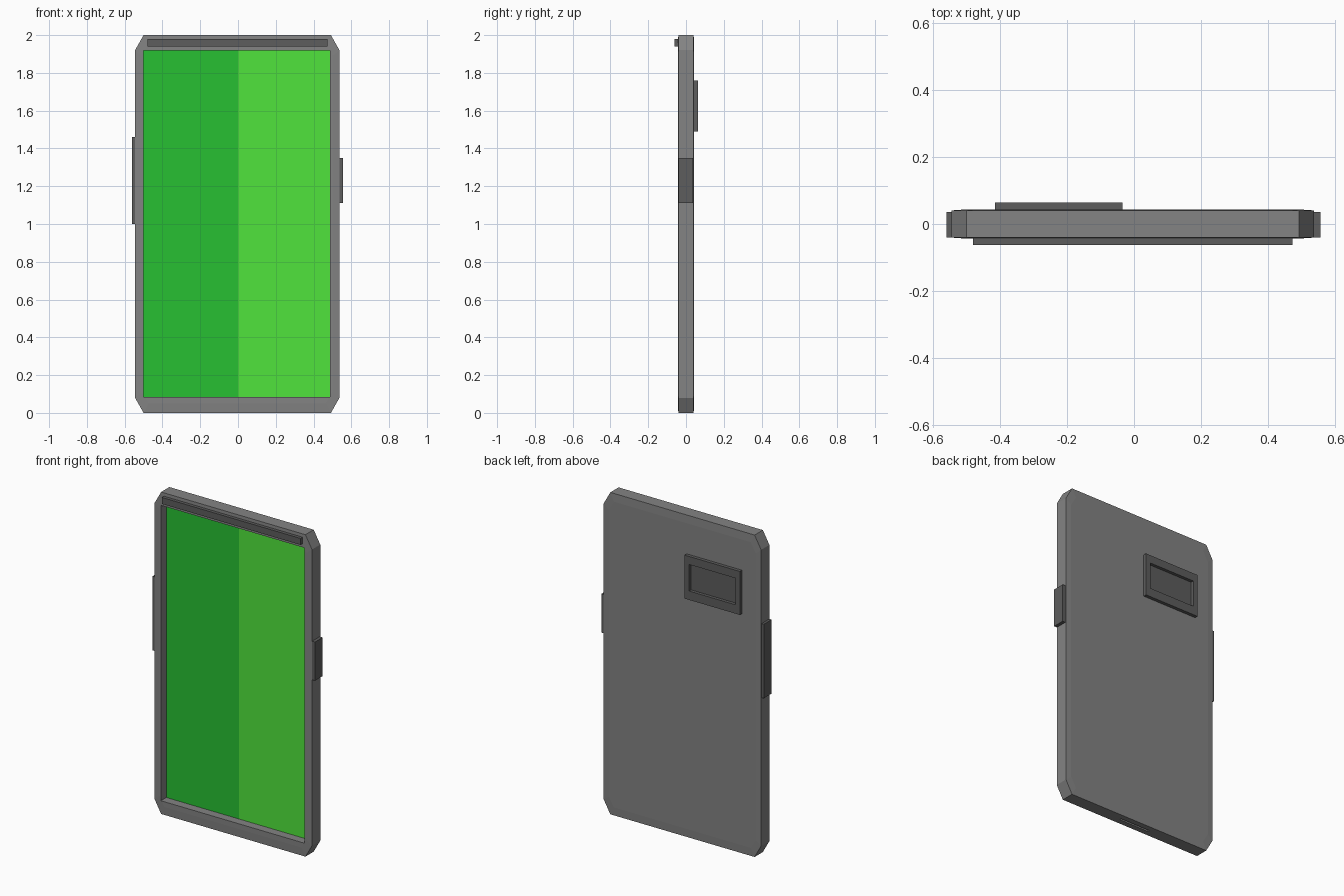
import bpy, bmesh

if "Cube" in bpy.data.objects:
    bpy.data.objects.remove(bpy.data.objects["Cube"])


def material(name, color):
    mat = bpy.data.materials.new(name)
    mat.diffuse_color = color
    mat.use_nodes = True
    mat.node_tree.nodes["Principled BSDF"].inputs["Base Color"].default_value = mat.diffuse_color
    return mat


GREY = material("mid_grey", (0.227, 0.227, 0.227, 1))
DARK = material("dark_grey", (0.11, 0.11, 0.11, 1))
GREEN_A = material("dark_green", (0.02, 0.53, 0.032, 1))
GREEN_B = material("light_green", (0.08, 0.775, 0.045, 1))


def box(name, x, y, z, mat=None):
    """Box from (min, max) pairs."""
    bpy.ops.mesh.primitive_cube_add(size=1, location=[sum(p) / 2 for p in (x, y, z)])
    ob = bpy.context.object
    ob.name = name
    ob.scale = [p[1] - p[0] for p in (x, y, z)]
    bpy.ops.object.transform_apply(location=False, rotation=False, scale=True)
    if mat:
        ob.data.materials.append(mat)
    return ob


def octagon(x0, x1, z0, z1, cx, cz):
    """Rectangle outline with clipped corners."""
    return [(x0 + cx, z0), (x1 - cx, z0), (x1, z0 + cz), (x1, z1 - cz),
            (x1 - cx, z1), (x0 + cx, z1), (x0, z1 - cz), (x0, z0 + cz)]


def cut(ob, cutter):
    mod = ob.modifiers.new("cut", 'BOOLEAN')
    mod.operation = 'DIFFERENCE'
    mod.solver = 'EXACT'
    mod.object = cutter
    cutter.hide_render = True
    cutter.hide_set(True)


# Body: clipped-corner slab with slightly crowned front and back
outer = octagon(-0.545, 0.537, 0, 2, 0.045, 0.08)
inner = octagon(-0.51, 0.50, 0.05, 1.95, 0.035, 0.06)
bm = bmesh.new()
rings = [[bm.verts.new((x, y, z)) for x, z in outline]
         for outline, y in ((inner, -0.043), (outer, -0.0405), (outer, 0.0405), (inner, 0.043))]
for a, b in zip(rings, rings[1:]):
    for i in range(8):
        j = (i + 1) % 8
        bm.faces.new((a[i], a[j], b[j], b[i]))
bm.faces.new(rings[0])
bm.faces.new(rings[-1])
bmesh.ops.recalc_face_normals(bm, faces=bm.faces)
mesh = bpy.data.meshes.new("body")
bm.to_mesh(mesh)
bm.free()
mesh.materials.append(GREY)
body = bpy.data.objects.new("body", mesh)
bpy.context.collection.objects.link(body)

# Screen recess and charging slot
cut(body, box("screen_cutter", (-0.50, 0.488), (-0.2, 0.012), (0.083, 1.918), GREY))
cut(body, box("port_cutter", (-0.11, 0.10), (-0.006, 0.006), (-0.1, 0.03), GREY))

# Two-tone screen
box("screen_left", (-0.50, 0), (0.010, 0.02), (0.083, 1.918), GREEN_A)
box("screen_right", (0, 0.488), (0.010, 0.02), (0.083, 1.918), GREEN_B)

# Speaker bar above the screen
box("speaker_bar", (-0.48, 0.473), (-0.062, -0.03), (1.94, 1.98), DARK)

# Side buttons
box("volume_button", (-0.56, -0.53), (-0.04, 0.036), (1.00, 1.46), DARK)
box("power_button", (0.52, 0.557), (-0.04, 0.036), (1.11, 1.35), DARK)

# Camera housing with sunken window
camera = box("camera_housing", (-0.415, -0.035), (0.03, 0.064), (1.49, 1.76), DARK)
cut(camera, box("camera_cutter", (-0.385, -0.067), (0.0445, 0.1), (1.545, 1.71), DARK))
